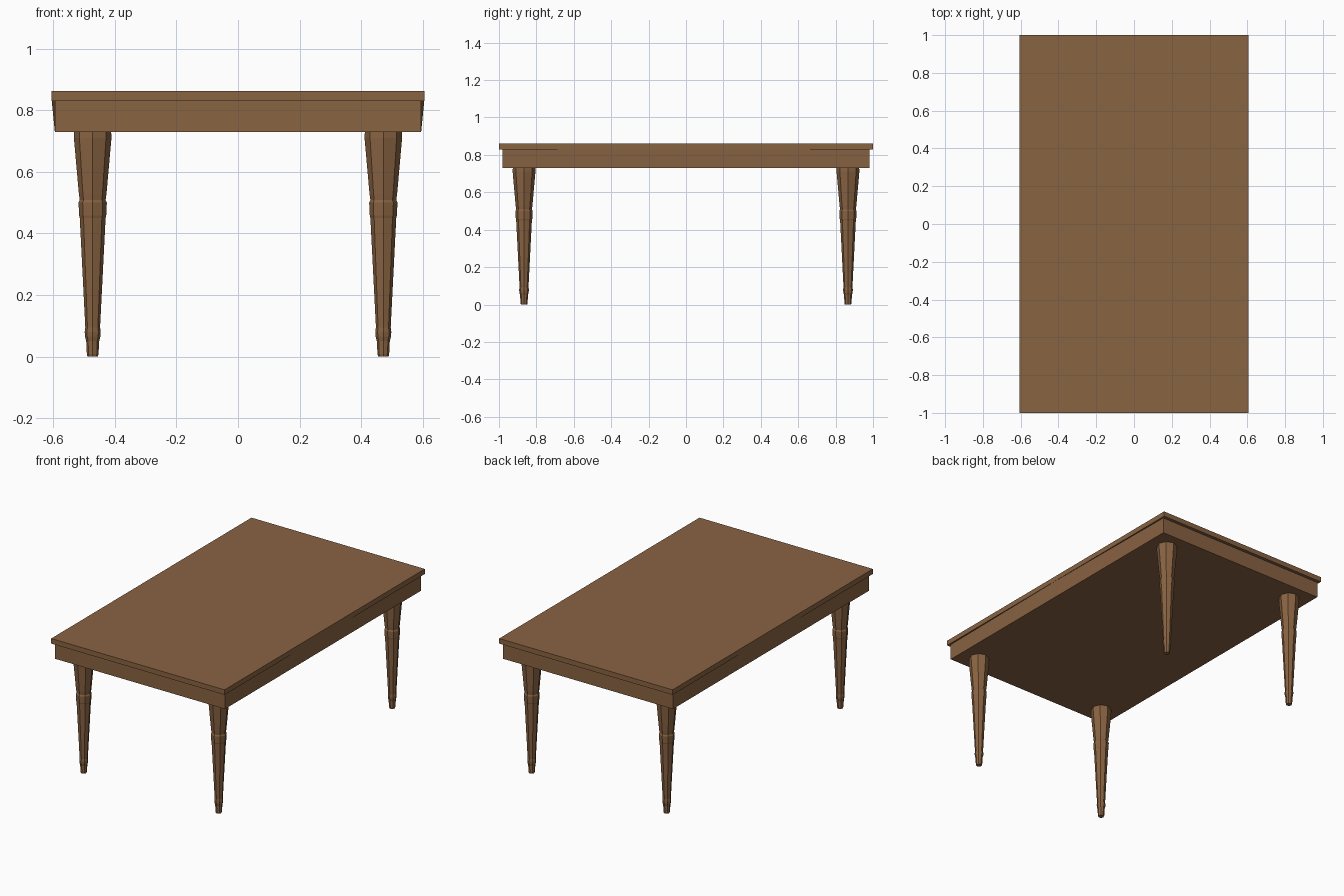
import bpy, bmesh, math

if "Cube" in bpy.data.objects:
    bpy.data.objects.remove(bpy.data.objects["Cube"])

wood = bpy.data.materials.new("brown_wood")
wood.diffuse_color = (0.25, 0.125, 0.055, 1)
wood.use_nodes = True
wood.node_tree.nodes["Principled BSDF"].inputs["Base Color"].default_value = wood.diffuse_color


def loft(name, rings):
    """Skin a stack of equal-length rings and cap both ends."""
    bm = bmesh.new()
    loops = [[bm.verts.new(p) for p in ring] for ring in rings]
    n = len(loops[0])
    for low, high in zip(loops, loops[1:]):
        for i in range(n):
            j = (i + 1) % n
            bm.faces.new((low[i], low[j], high[j], high[i]))
    bm.faces.new(loops[0][::-1])
    bm.faces.new(loops[-1])
    bmesh.ops.recalc_face_normals(bm, faces=bm.faces)
    mesh = bpy.data.meshes.new(name)
    bm.to_mesh(mesh)
    bm.free()
    mesh.materials.append(wood)
    obj = bpy.data.objects.new(name, mesh)
    bpy.context.collection.objects.link(obj)
    return obj


def outline(x, y, z, mid_x):
    """Rectangle with an extra point halfway along each long side."""
    return [(-x, -y, z), (x, -y, z), (mid_x, 0, z),
            (x, y, z), (-x, y, z), (-mid_x, 0, z)]


# Tabletop slab
loft("tabletop", [outline(0.606, 1.0, z, 0.606) for z in (0.83, 0.862)])

# Apron: upper edge of the long sides bows out to meet the top
loft("apron", [outline(0.595, 0.98, 0.73, 0.595),
               outline(0.595, 0.98, 0.83, 0.605)])

# Turned eight-sided legs: (radius, height)
profile = [(0.017, 0.0), (0.019, 0.008), (0.021, 0.05), (0.025, 0.065),
           (0.026, 0.08), (0.024, 0.095), (0.042, 0.45), (0.044, 0.458),
           (0.046, 0.50), (0.042, 0.508), (0.045, 0.53),
           (0.061, 0.71), (0.060, 0.73)]
for side, sx in (("left", -1), ("right", 1)):
    for end, sy in (("front", -1), ("back", 1)):
        rings = [[(r * math.cos(i * math.pi / 4), r * math.sin(i * math.pi / 4), z)
                  for i in range(8)] for r, z in profile]
        leg = loft(f"{end}_{side}_leg", rings)
        leg.location = (0.472 * sx, 0.866 * sy, 0)
